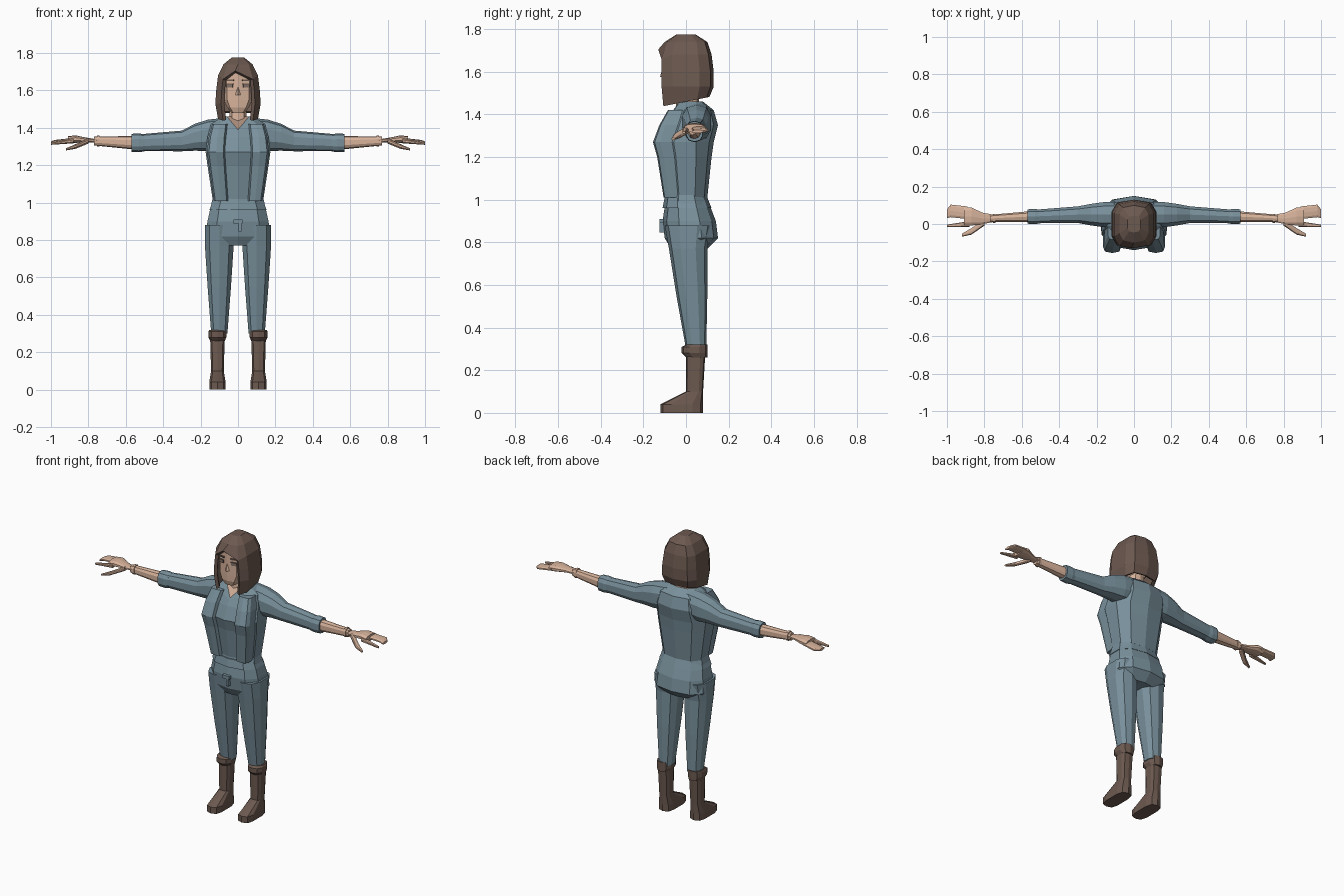
import bpy, bmesh
from math import sin, cos, tau, copysign
from mathutils import Vector, Matrix

if "Cube" in bpy.data.objects:
    bpy.data.objects.remove(bpy.data.objects["Cube"])

SIDES = 10


def material(name, red, green, blue):
    mat = bpy.data.materials.new(name)
    mat.use_nodes = True
    colour = (red, green, blue, 1)
    mat.diffuse_color = colour
    shader = next(node for node in mat.node_tree.nodes if node.type == "BSDF_PRINCIPLED")
    shader.inputs["Base Color"].default_value = colour
    return mat


cloth = material("blue cloth", .19, .28, .33)
skin = material("skin", .68, .45, .33)
brown = material("brown hair and leather", .15, .1, .08)
eye_grey = material("eye grey", .22, .16, .13)


def finish(name, bm, materials, mirror=False):
    bmesh.ops.recalc_face_normals(bm, faces=bm.faces)
    mesh = bpy.data.meshes.new(name)
    bm.to_mesh(mesh)
    bm.free()
    for mat in materials:
        mesh.materials.append(mat)
    part = bpy.data.objects.new(name, mesh)
    bpy.context.collection.objects.link(part)
    if mirror:
        part.modifiers.new("Mirror", "MIRROR")
    return part


def section(roundness):
    """Unit outline starting at the front centre; lower roundness is squarer."""
    angles = [tau * i / SIDES for i in range(SIDES)]
    return [[copysign(abs(c) ** roundness, c) for c in (sin(a), cos(a))] for a in angles]


def level_ring(level, centre=0, roundness=.8):
    """Horizontal outline from height, half width, reach forward and reach back."""
    z, width, front, back = level
    middle, depth = (back - front) / 2, (back + front) / 2
    return [Vector((centre + width * u, middle - depth * v, z)) for u, v in section(roundness)]


def loft(rings):
    bm = bmesh.new()
    rows = [[bm.verts.new(point) for point in ring] for ring in rings]
    for lower, upper in zip(rows, rows[1:]):
        for i in range(SIDES):
            bm.faces.new((lower[i - 1], lower[i], upper[i], upper[i - 1]))
    bm.faces.new(rows[0])
    bm.faces.new(rows[-1])
    bm.faces.ensure_lookup_table()
    return bm


def stack(name, levels, mat, centre=0, roundness=.8):
    """Upright part; parts off the centre line are mirrored."""
    rings = [level_ring(level, centre, roundness) for level in levels]
    return finish(name, loft(rings), [mat], mirror=centre != 0)


def limb(name, stations, mat, flat=1.2):
    """Sideways part from centre points and half depths; flat is height over depth."""
    rings = [[Vector((x, y + r * u, z + r * flat * v)) for u, v in section(.8)]
             for x, y, z, r in stations]
    return finish(name, loft(rings), [mat], mirror=True)


def plate(name, place, size, mat, turn=0, mirror=False):
    bm = bmesh.new()
    pose = Matrix.Translation(place) @ Matrix.Rotation(turn, 4, "Z") @ Matrix.Diagonal((*size, 1))
    bmesh.ops.create_cube(bm, size=1, matrix=pose)
    return finish(name, bm, [mat], mirror)


# Jacket body with a V neck whose opening shows skin
chest = [(1.01, .14, .09, .1), (1.2, .17, .12, .12), (1.27, .18, .14, .13),
         (1.35, .17, .11, .15), (1.42, .15, .07, .13)]
rings = [level_ring(level) for level in chest + [(1.46, .09, .04, .08)]]
rings[-1][0] += Vector((0, -.04, -.07))
rings[-2][0] += Vector((0, -.02, -.04))
jacket = loft(rings)
jacket.faces[-1].material_index = 1
finish("jacket", jacket, [cloth, skin])

# Raised jacket fronts follow the chest and leave the middle open
panels = [level_ring((z, width * .28, front + .015, 0), width * .65, roundness=.5)
          for z, width, front, back in chest]
finish("jacket_front", loft(panels), [cloth], mirror=True)

# Trousers
stack("trouser_seat", [(1.03, .14, .09, .09), (.9, .17, .11, .14),
                       (.82, .18, .1, .15), (.77, .13, .07, .1)], cloth)
stack("waistband", [(1.01, .14, .1, .1), (.96, .16, .11, .12)], cloth)
stack("trouser_leg", [(.88, .08, .1, .12), (.77, .08, .08, .1),
                      (.55, .065, .045, .1), (.3, .045, 0, .095)], cloth, centre=.1)
plate("belt_knot", (0, -.11, .9), (.05, .03, .02), cloth)
plate("belt_tail", (.01, -.11, .87), (.015, .03, .05), cloth)

# Boots with a folded cuff
stack("boot", [(0, .045, .12, .08), (.04, .045, .12, .08),
               (.1, .035, 0, .08), (.27, .04, 0, .09)], brown, centre=.11, roundness=.6)
stack("boot_cuff", [(.26, .04, 0, .1), (.28, .05, .02, .1),
                    (.31, .05, .02, .1), (.32, .045, 0, .1)], brown, centre=.11)

# Arms
limb("sleeve", [(.07, .05, 1.37, .07), (.16, .05, 1.36, .07), (.23, .05, 1.35, .06),
                (.3, .05, 1.33, .046), (.54, .04, 1.32, .037)], cloth)
limb("sleeve_cuff", [(.5, .04, 1.32, .038), (.53, .04, 1.32, .042),
                     (.57, .04, 1.32, .04)], cloth)
limb("forearm", [(.55, .04, 1.32, .03), (.77, .03, 1.33, .02)], skin)
limb("bracelet", [(.74, .03, 1.33, .025), (.755, .03, 1.33, .025)], skin)

# Hands
limb("palm", [(.75, .03, 1.33, .02), (.81, .03, 1.335, .032),
              (.87, .04, 1.34, .05), (.91, .04, 1.335, .05)], skin, flat=.4)
limb("grouped_fingers", [(.89, .06, 1.335, .035), (.98, .07, 1.325, .035),
                         (1, .055, 1.32, .025)], skin, flat=.3)
limb("index_finger", [(.88, 0, 1.33, .016), (1, -.01, 1.315, .007)], skin, flat=.8)
limb("thumb", [(.8, .01, 1.33, .02), (.87, -.04, 1.3, .018),
               (.92, -.06, 1.285, .008)], skin, flat=.7)

# Neck and head
stack("neck", [(1.37, .05, .05, .06), (1.56, .045, .04, .06)], skin)
stack("head", [(1.48, .035, .1, 0), (1.51, .06, .11, .05), (1.55, .08, .11, .07),
               (1.7, .085, .11, .09), (1.74, .06, .07, .06)], skin, roundness=.6)
nose = bmesh.new()
bmesh.ops.create_cone(nose, segments=4, radius1=.015, radius2=.002, depth=.05,
                      cap_ends=True, matrix=Matrix.Translation((0, -.107, 1.6)))
finish("nose", nose, [skin])

# Face details, turned to lie on the cheeks
for name, height, length, thickness, mat in (("eye", 1.624, .034, .016, eye_grey),
                                             ("eyelid", 1.634, .038, .005, brown),
                                             ("eyebrow", 1.655, .045, .009, brown)):
    plate(name, (.044, -.104, height), (length, .009, thickness), mat, turn=.2, mirror=True)

# Bobbed hair: closed crown, open before the face and below, longer at the front
bob = [(1.775, .035, .045, .045), (1.74, .08, .1, .1), (1.68, .11, .13, .12),
       (1.6, .12, .13, .13), (1.53, .125, .13, .13), (1.46, .11, .12, .11)]
rings = [level_ring(level, roundness=.6) for level in bob]
for point in rings[-1]:
    point.z += point.y * .2
rings[2][0] += Vector((-.015, 0, .025))
for corner in (1, -1):
    rings[2][corner].z -= .02
hair = loft(rings)
centres = {face: face.calc_center_median() for face in hair.faces}
opening = [face for face, c in centres.items()
           if c.z < 1.67 and abs(c.x) < .06 and c.y < -.1]
bmesh.ops.delete(hair, geom=opening + [hair.faces[-1]], context="FACES")
shell = finish("hair", hair, [brown]).modifiers.new("Thickness", "SOLIDIFY")
shell.thickness = .02
